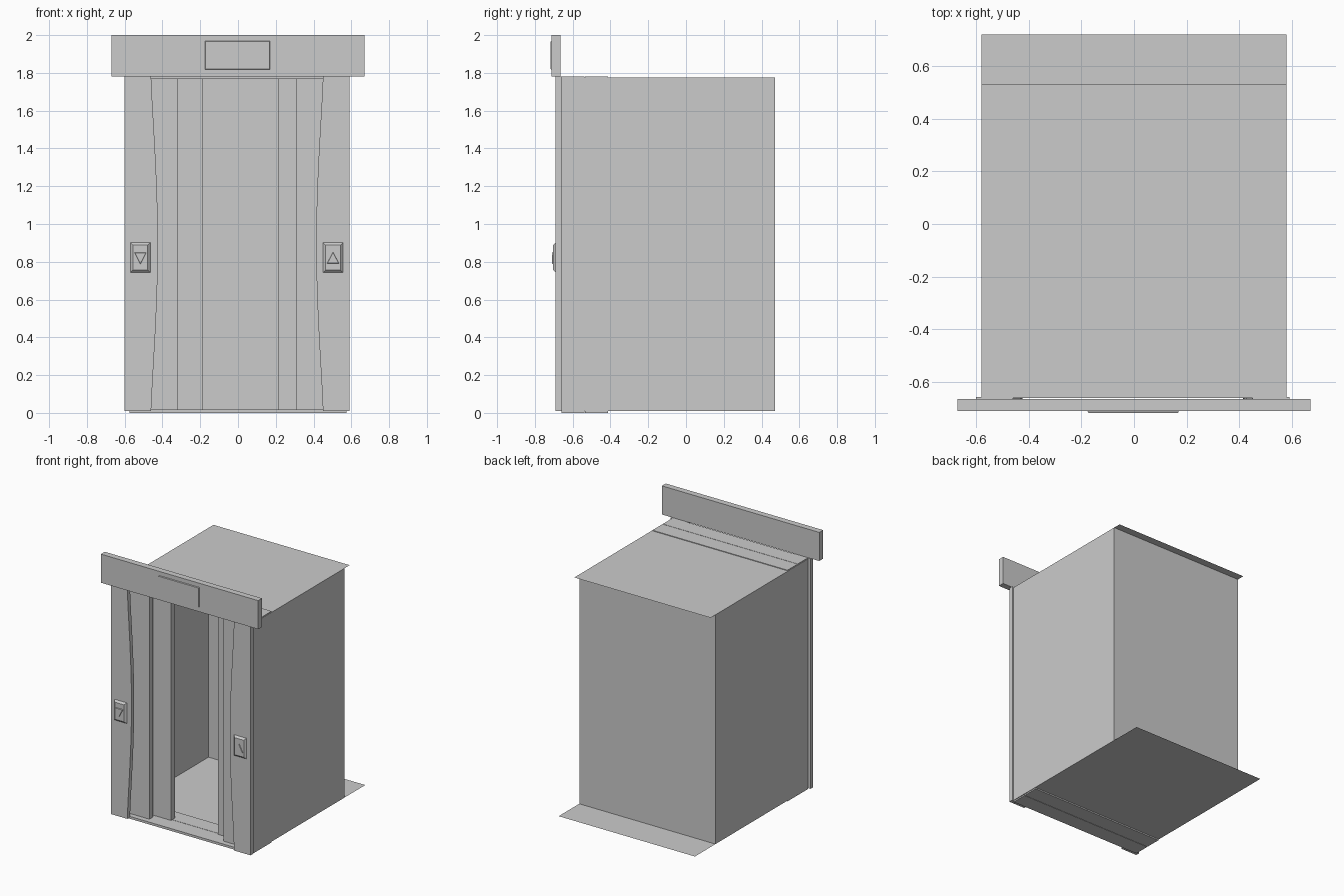
import bpy, bmesh, math

if "Cube" in bpy.data.objects:
    bpy.data.objects.remove(bpy.data.objects["Cube"])


def make(name, verts, faces):
    me = bpy.data.meshes.new(name)
    me.from_pydata(verts, [], faces)
    bm = bmesh.new()
    bm.from_mesh(me)
    bmesh.ops.recalc_face_normals(bm, faces=bm.faces)
    bm.to_mesh(me)
    bm.free()
    ob = bpy.data.objects.new(name, me)
    bpy.context.collection.objects.link(ob)
    return ob


def prism(name, pts, y0, y1, inset=0.0):
    """Extrude an xz outline from y1 (back) to y0 (front); inset shrinks the front."""
    n = len(pts)
    cx = sum(p[0] for p in pts) / n
    cz = sum(p[1] for p in pts) / n

    def shrink(v, c):
        return v - math.copysign(inset, v - c) if abs(v - c) > 1e-6 else v
    verts = [(x, y1, z) for x, z in pts]
    verts += [(shrink(x, cx), y0, shrink(z, cz)) for x, z in pts]
    faces = [tuple(range(n)), tuple(range(n, 2 * n))]
    faces += [(i, (i + 1) % n, n + (i + 1) % n, n + i) for i in range(n)]
    return make(name, verts, faces)


def box(name, x0, x1, y0, y1, z0, z1, inset=0.0):
    return prism(name, [(x0, z0), (x1, z0), (x1, z1), (x0, z1)], y0, y1, inset)


def sheet(name, *corners):
    return make(name, corners, [(0, 1, 2, 3)])


# Cabin shell: single-sheet floor, roof and walls
W, F, B, Z0, Z1 = 0.58, -0.66, 0.47, 0.01, 1.775
sheet("floor", (-W, F, Z0), (W, F, Z0), (W, 0.72, Z0), (-W, 0.72, Z0))
sheet("roof", (-W, F, Z1), (W, F, Z1), (W, 0.53, Z1), (-W, 0.53, Z1))
sheet("back_wall", (-W, B, Z0), (W, B, Z0), (W, B, Z1), (-W, B, Z1))
for side, x in (("left", -W), ("right", W)):
    sheet(side + "_wall", (x, F, Z0), (x, B, Z0), (x, B, Z1), (x, F, Z1))

# Door tracks at the threshold and the header
for i, (y0, y1) in enumerate(((-0.66, -0.538), (-0.535, -0.413))):
    box(f"sill_track_{i}", -0.575, 0.575, y0, y1, 0.0, 0.018)
    box(f"header_track_{i}", -0.575, 0.575, y0, y1, 1.768, 1.78)

# Jambs with a bowed inner edge
SEG = 12
for side, s in (("left", -1), ("right", 1)):
    c = -0.005
    pts = [(c + s * 0.595, 0.01), (c + s * 0.595, 1.78)]
    for i in range(SEG + 1):
        t = 1 - i / SEG
        bow = 0.036 * math.sin(math.pi * t) ** 1.2 if 0 < t < 1 else 0
        pts.append((c + s * (0.455 - bow), 0.01 + 1.77 * t))
    prism(side + "_jamb", pts, -0.69, -0.657)

# Telescoping door leaves, partly open
for name, x0, x1, y0, y1 in (
        ("left_outer_door", -0.56, -0.32, -0.62, -0.575),
        ("left_inner_door", -0.425, -0.185, -0.55, -0.50),
        ("right_outer_door", 0.31, 0.55, -0.62, -0.575),
        ("right_inner_door", 0.215, 0.455, -0.55, -0.50)):
    box(name, x0, x1, y0, y1, 0.018, 1.768)

# Overhead fascia and indicator panel
box("fascia", -0.67, 0.67, -0.711, -0.664, 1.78, 2.0)
box("indicator_panel", -0.176, 0.17, -0.718, -0.711, 1.818, 1.968, 0.003)

# Call button plates with arrow buttons
for name, cx, d in (("down_call", -0.517, -1), ("up_call", 0.503, 1)):
    box(name + "_plate", cx - 0.053, cx + 0.053, -0.704, -0.69, 0.743, 0.902, 0.014)
    zc = 0.82
    prism(name + "_arrow", [(cx - 0.032, zc - d * 0.03), (cx + 0.032, zc - d * 0.03),
                            (cx, zc + d * 0.032)], -0.709, -0.704, 0.003)
